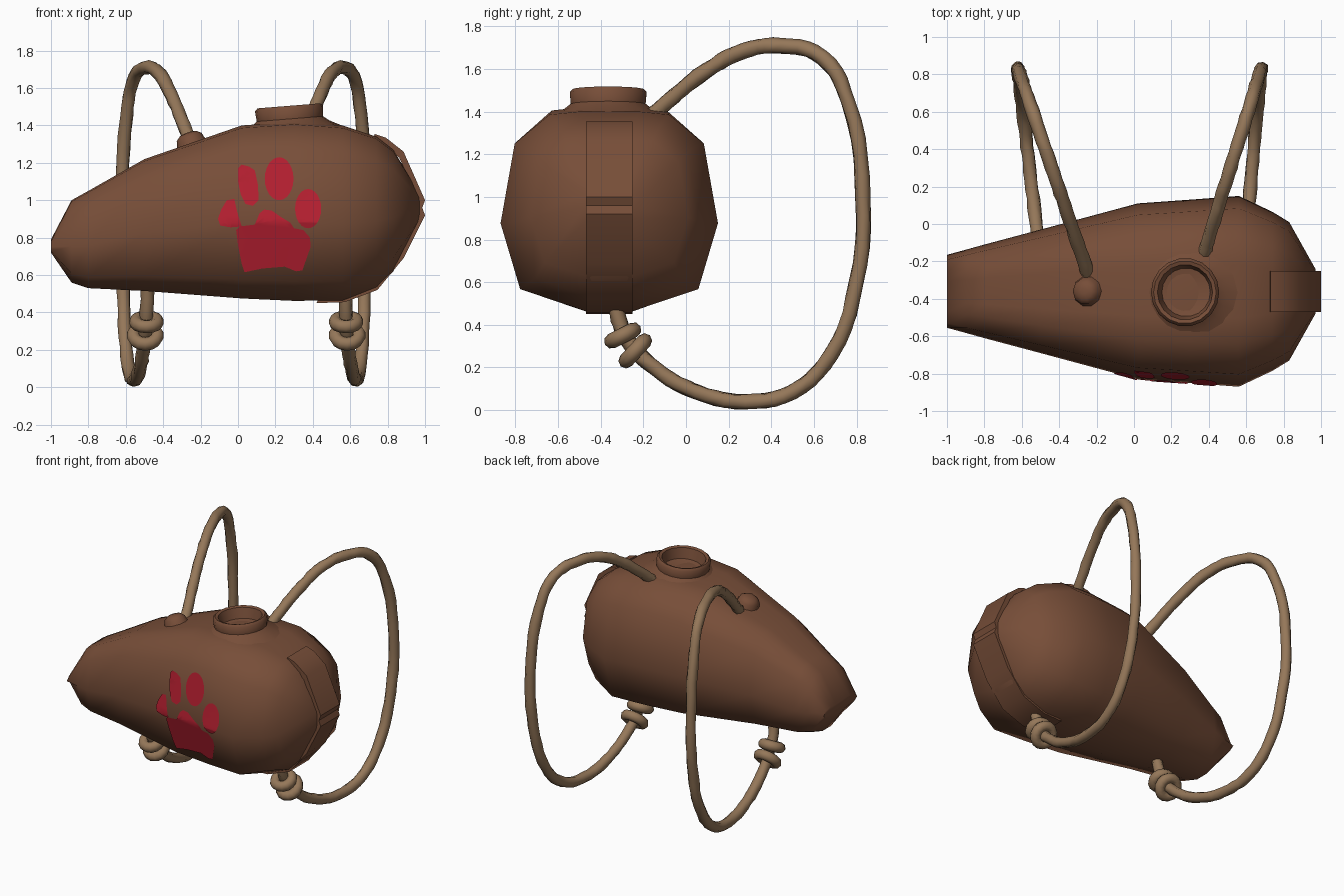
import bpy, bmesh, math, random
from mathutils import Vector, Matrix
from mathutils.bvhtree import BVHTree

if "Cube" in bpy.data.objects:
    bpy.data.objects.remove(bpy.data.objects["Cube"])

random.seed(3)
CY = -0.36  # centre line of the flask body


def material(name, rgb):
    m = bpy.data.materials.new(name)
    m.diffuse_color = (*rgb, 1)
    m.use_nodes = True
    m.node_tree.nodes["Principled BSDF"].inputs["Base Color"].default_value = m.diffuse_color
    return m


LEATHER = material("brown leather", (0.185, 0.076, 0.04))
ROPE = material("tan rope", (0.30, 0.185, 0.10))
RED = material("red paint", (0.47, 0.014, 0.03))


def finish(name, bm, mat, angle=60, fix=True):
    if fix:
        bmesh.ops.recalc_face_normals(bm, faces=bm.faces)
    me = bpy.data.meshes.new(name)
    bm.to_mesh(me)
    me.materials.append(mat)
    ob = bpy.data.objects.new(name, me)
    bpy.context.collection.objects.link(ob)
    bpy.ops.object.select_all(action='DESELECT')
    ob.select_set(True)
    bpy.context.view_layer.objects.active = ob
    bpy.ops.object.shade_smooth_by_angle(angle=math.radians(angle))
    return ob


def loft(bm, rings, closed=False):
    """Bridge rings of equal length with quads."""
    rows = [[bm.verts.new(p) for p in r] for r in rings]
    pairs = list(zip(rows, rows[1:])) + ([(rows[-1], rows[0])] if closed else [])
    for a, b in pairs:
        for i in range(len(a)):
            j = (i + 1) % len(a)
            bm.faces.new((a[i], a[j], b[j], b[i]))
    return rows


def lathe(name, profile, centre, tilt, mat, n=18):
    bm = bmesh.new()
    rings = [[(r * math.cos(2 * math.pi * k / n), r * math.sin(2 * math.pi * k / n), z)
              for k in range(n)] for r, z in profile]
    rows = loft(bm, rings)
    bm.faces.new(rows[-1])
    bm.transform(Matrix.Translation(centre) @ Matrix.Rotation(tilt, 4, 'Y'))
    return finish(name, bm, mat, 50)


# Body: stations (x, bottom, top, half width) along the flask
stations = [(-1, .72, .79, .195), (-.89, .56, 1.0, .225), (-.8, .53, 1.05, .25),
            (-.5, .515, 1.22, .33), (.02, .475, 1.40, .47), (.3, .462, 1.42, .49),
            (.56, .465, 1.40, .51), (.74, .53, 1.34, .425), (.83, .62, 1.27, .37),
            (.97, .88, 1.04, .12)]
half = [(.28, 1), (.55, .985), (.87, .84), (1, .44), (.82, .11), (.22, 0)]
section = half + [(-u, v) for u, v in reversed(half)]
bm = bmesh.new()
rows = loft(bm, [[(x, CY + u * w, zb + v * (zt - zb)) for u, v in section]
                 for x, zb, zt, w in stations])
bm.faces.new(rows[0])
bm.faces.new(rows[-1])
bmesh.ops.recalc_face_normals(bm, faces=bm.faces)
skin = BVHTree.FromBMesh(bm)
finish("flask_body", bm, LEATHER, 65)

# Rear band folded over the round end
band = [(.73, 1.355), (.79, 1.335), (.885, 1.26), (1.0, 1.0), (.985, .96), (1.0, .92),
        (.885, .69), (.745, .52), (.57, .455), (.42, .45)]
bm = bmesh.new()
inner = [(x + (.66 - x) * .1, z + (.93 - z) * .1) for x, z in band]
rows = loft(bm, [[(x, CY - .11, z), (x, CY + .11, z), (a, CY + .11, b), (a, CY - .11, b)]
                 for (x, z), (a, b) in zip(band, inner)])
bm.faces.new(rows[0])
bm.faces.new(rows[-1])
finish("rear_band", bm, LEATHER, 40)

# Spout with a hollow mouth, and the small peg in front of it
lathe("spout", [(.28, -.03), (.21, .005), (.178, .03), (.183, .085), (.168, .1),
                (.148, .093), (.13, .02), (.06, .005)],
      (.28, -.365, 1.405), -.08, LEATHER)
lathe("peg", [(.1, -.03), (.076, .01), (.07, .035), (.045, .055), (.015, .06)],
      (-.25, CY, 1.305), -.33, LEATHER, 10)

# Paw mark: thin plates laid on the front side
def ellipse(cx, cz, rx, rz, n=24):
    return [(cx + rx * math.cos(2 * math.pi * k / n), cz + rz * math.sin(2 * math.pi * k / n))
            for k in range(n)]


def plate(name, outline):
    bm = bmesh.new()
    face = bm.faces.new([bm.verts.new((x, 0, z)) for x, z in outline])
    face.normal_update()
    if face.normal.y > 0:
        face.normal_flip()
    bmesh.ops.triangulate(bm, faces=[face])
    # slice into a fine grid so that it follows the body
    for k in range(-4, 14):
        for co, no in (((k * .035, 0, 0), (1, 0, 0)), ((0, 0, .6 + (k + 4) * .035), (0, 0, 1))):
            bmesh.ops.bisect_plane(bm, geom=bm.verts[:] + bm.edges[:] + bm.faces[:],
                                   plane_co=co, plane_no=no)
    for v in bm.verts:
        hit = skin.ray_cast(Vector((v.co.x, -3, v.co.z)), Vector((0, 1, 0)))[0]
        v.co.y = (hit.y if hit else -.7) - .007
    finish(name, bm, RED, fix=False)


plate("paw_toe_inner", [(0, 1.17), (.02, 1.19), (.06, 1.18), (.09, 1.16), (.107, 1.08),
                        (.11, 1.0), (.08, .97), (.04, .98), (.015, 1.03), (0, 1.1)])
plate("paw_toe_middle", ellipse(.22, 1.115, .077, .115))
plate("paw_toe_rear", ellipse(.375, .955, .07, .105))
plate("paw_toe_front", [(-.06, 1.0), (-.02, 1.007), (-.005, .94), (.02, .86), (-.04, .855),
                        (-.095, .865), (-.107, .9), (-.09, .95)])
plate("paw_pad", [(.14, .95), (.18, .945), (.23, .91), (.28, .88), (.30, .85), (.35, .84),
                  (.385, .8), (.388, .75), (.36, .67), (.345, .625), (.31, .62), (.25, .645),
                  (.13, .635), (.035, .615), (.02, .66), (0, .76), (-.01, .84), (.01, .86),
                  (.09, .87), (.115, .93)])

# Rope loops (y, z) shared by both sides, each leaning in x
loop = [(-.1, 1.435), (.1, 1.595), (.27, 1.685), (.45, 1.71), (.64, 1.655), (.76, 1.45),
        (.83, 1.0), (.8, .6), (.68, .26), (.5, .085), (.28, .04), (.05, .085), (-.15, .2),
        (-.28, .34), (-.35, .56)]
TURN = 6  # loop point furthest back


def rope(side, start, x_top, x_back, x_end):
    path = [start] + loop
    pts = []
    for i, (y, z) in enumerate(path):
        y0, xa = (start[0], x_top) if i <= TURN + 1 else (-.33, x_end)
        pts.append(Vector((xa + (x_back - xa) * (y - y0) / (.83 - y0), y, z)))
    cu = bpy.data.curves.new(side + "_rope", 'CURVE')
    cu.dimensions = '3D'
    cu.bevel_depth, cu.bevel_resolution, cu.resolution_u = .036, 2, 5
    sp = cu.splines.new('BEZIER')
    sp.bezier_points.add(len(pts) - 1)
    for b, p in zip(sp.bezier_points, pts):
        b.co = p
        b.handle_left_type = b.handle_right_type = 'AUTO'
    ob = bpy.data.objects.new(side + "_rope", cu)
    bpy.context.collection.objects.link(ob)
    me = bpy.data.meshes.new_from_object(ob.evaluated_get(bpy.context.evaluated_depsgraph_get()))
    bpy.data.objects.remove(ob)
    bm = bmesh.new()
    bm.from_mesh(me)
    for v in bm.verts:  # slightly uneven twine
        v.co += Vector([random.uniform(-.003, .003) for _ in range(3)])
    finish(side + "_rope", bm, ROPE, 70)

    # Knot: two coils square to the rope
    for k, (y, z, axis, big) in enumerate([(-.297, .35, (0, -.45, .89), .058),
                                           (-.238, .278, (0, -.73, .68), .064)]):
        x = x_end + (x_back - x_end) * (y + .33) / 1.16
        bm = bmesh.new()
        rings = []
        for a in range(14):
            t = 2 * math.pi * a / 14
            d = Vector((math.cos(t), math.sin(t), 0))
            rings.append([d * (big + .036 * math.cos(s * math.pi / 4))
                          + Vector((0, 0, .036 * math.sin(s * math.pi / 4))) for s in range(8)])
        loft(bm, rings, closed=True)
        turn = Vector(axis).to_track_quat('Z', 'X').to_matrix().to_4x4()
        bm.transform(Matrix.Translation((x, y, z)) @ turn)
        finish(f"{side}_knot_{k + 1}", bm, ROPE, 70)


rope("left", (-.27, 1.28), -.245, -.62, -.485)
rope("right", (-.17, 1.37), .37, .68, .575)
